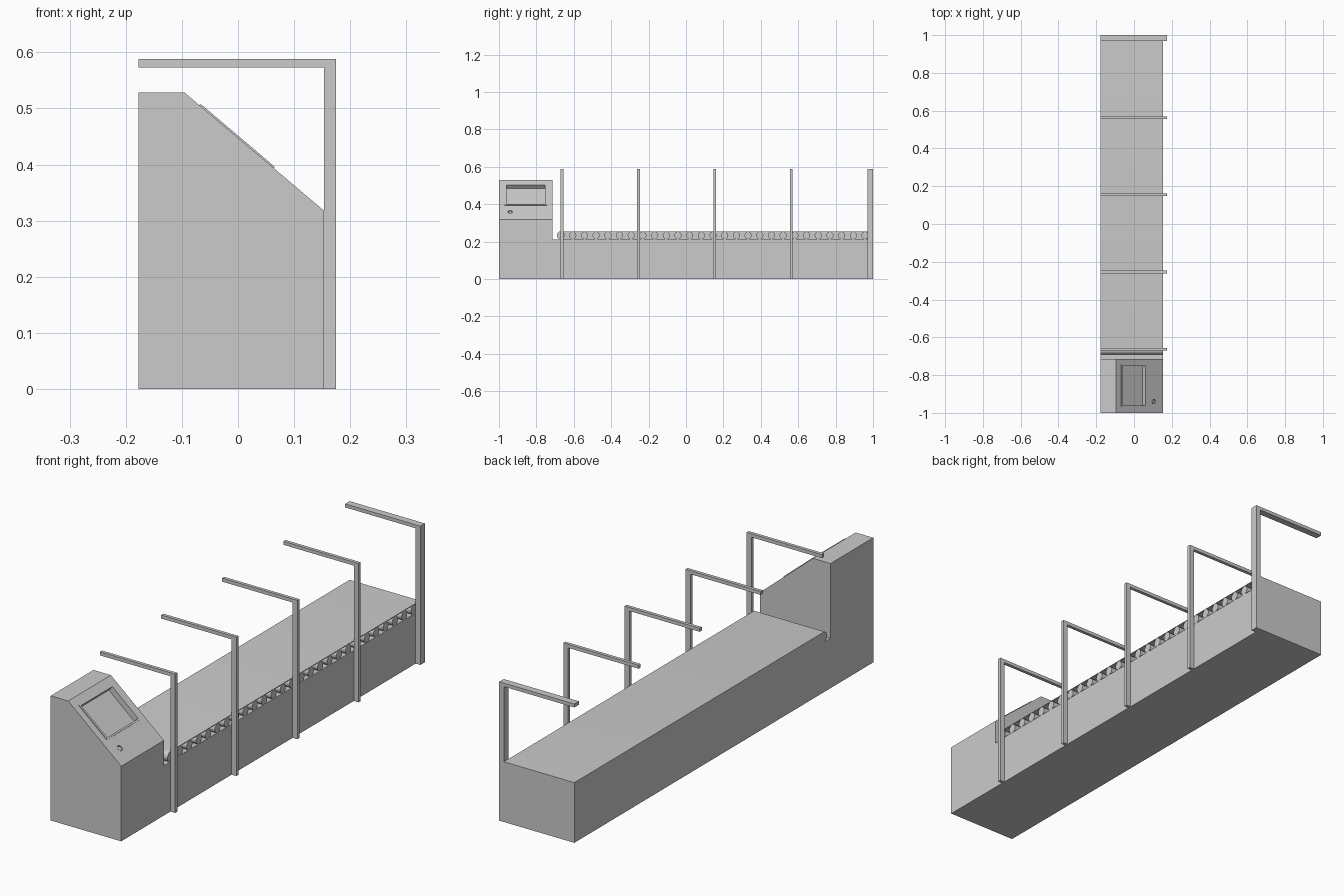
import bpy, bmesh
from math import atan2, pi, sin, cos
from mathutils import Matrix, Vector

if "Cube" in bpy.data.objects:
    bpy.data.objects.remove(bpy.data.objects["Cube"])

XL, XR = -0.177, 0.153        # body sides
BED, TOP = 0.211, 0.255       # bed top, belt top


def add_mesh(name, bm, matrix=None):
    bmesh.ops.recalc_face_normals(bm, faces=bm.faces)
    if matrix:
        bm.transform(matrix)
    me = bpy.data.meshes.new(name)
    bm.to_mesh(me)
    bm.free()
    ob = bpy.data.objects.new(name, me)
    bpy.context.collection.objects.link(ob)
    return ob


def extrude(name, pts, axis, a, b):
    """Profile (x,z) pushed along y, or (y,z) pushed along x."""
    bm = bmesh.new()
    put = (lambda p, d: (p[0], d, p[1])) if axis == 'y' else (lambda p, d: (d, p[0], p[1]))
    face = bm.faces.new([bm.verts.new(put(p, a)) for p in pts])
    ext = bmesh.ops.extrude_face_region(bm, geom=[face])
    vs = [v for v in ext['geom'] if isinstance(v, bmesh.types.BMVert)]
    bmesh.ops.translate(bm, vec=Vector(put((0, 0), b - a)), verts=vs)
    return add_mesh(name, bm)


def box(name, size, center, matrix=None):
    bm = bmesh.new()
    bmesh.ops.create_cube(bm, size=1)
    bm.transform(Matrix.Translation(center) @ Matrix.Diagonal((*size, 1)))
    return add_mesh(name, bm, matrix)


def cylinder(name, r, depth, matrix, seg=24):
    bm = bmesh.new()
    bmesh.ops.create_cone(bm, cap_ends=True, segments=seg, radius1=r, radius2=r, depth=depth)
    ob = add_mesh(name, bm, matrix)
    smooth(ob)
    return ob


def smooth(ob):
    bpy.ops.object.select_all(action='DESELECT')
    ob.select_set(True)
    bpy.context.view_layer.objects.active = ob
    bpy.ops.object.shade_smooth_by_angle(angle=0.6)


def cut(ob, cutter):
    m = ob.modifiers.new("cut", 'BOOLEAN')
    m.operation, m.solver, m.object = 'DIFFERENCE', 'EXACT', cutter
    bpy.context.view_layer.objects.active = ob
    bpy.ops.object.modifier_apply(modifier=m.name)


# Control console with sloping panel
console = extrude("console", [(XL, 0), (XR, 0), (XR, 0.318), (-0.095, 0.528), (XL, 0.528)],
                  'y', -1.0, -0.714)
tilt = Matrix.Rotation(atan2(0.21, 0.248), 4, 'Y')
panel = Matrix.Translation((-0.0025, -0.857, 0.4497)) @ tilt

# Raised screen frame around a deep screen recess
frame = box("screen_frame", (0.173, 0.226, 0.006), (0, 0, 0), panel)
recess = box("screen_cutter", (0.159, 0.208, 0.06), (0, 0, 0.008), panel)
cut(console, recess)
cut(frame, recess)

# Round button set in a shallow hole
spot = Matrix.Translation((0.105, -0.94, 0.3587)) @ tilt
hole = cylinder("button_cutter", 0.012, 0.02, spot)
cut(console, hole)
cylinder("button", 0.009, 0.008, spot @ Matrix.Translation((0, 0, -0.006)))
for c in (recess, hole):
    bpy.data.objects.remove(c)

# Conveyor bed
extrude("bed", [(-0.714, 0), (1, 0), (1, BED), (-0.714, BED)], 'x', XL, XR)

# Belt: thin loop with a rounded nose, closed by side and end plates
zc, ro, nose_y = (BED + TOP) / 2, (TOP - BED) / 2, -0.668


def nose(r):
    return [(nose_y - r * sin(pi * i / 12), zc + r * cos(pi * i / 12)) for i in range(13)]


outer, inner = nose(ro), nose(ro - 0.003)
loop = [(1, TOP)] + outer + [(1, BED)] + [(1, inner[-1][1])] + inner[::-1] + [(1, inner[0][1])]
smooth(extrude("belt", loop, 'x', XL, XR))
extrude("left_side_plate", [(1, TOP)] + outer + [(1, BED)], 'x', XL, XL + 0.006)
box("end_plate", (XR - XL, 0.02, TOP - BED), ((XL + XR) / 2, 0.99, zc))

# Rollers under the belt
for i in range(27):
    m = Matrix.Translation(((XL + XR) / 2 + 0.002, nose_y + i * 0.0625, zc)) @ Matrix.Rotation(pi / 2, 4, 'Y')
    cylinder(f"roller_{i + 1}", ro - 0.003, XR - XL - 0.004, m)

# Overhead gantries: inverted L bars, the last one wider
gantry = [(XR, 0), (0.175, 0), (0.175, 0.588), (XL, 0.588), (XL, 0.573), (XR, 0.573)]
for i, (y, w) in enumerate([(-0.663, 0.014), (-0.254, 0.014), (0.154, 0.014), (0.563, 0.014), (0.985, 0.03)]):
    extrude(f"gantry_{i + 1}", gantry, 'y', y - w / 2, y + w / 2)
